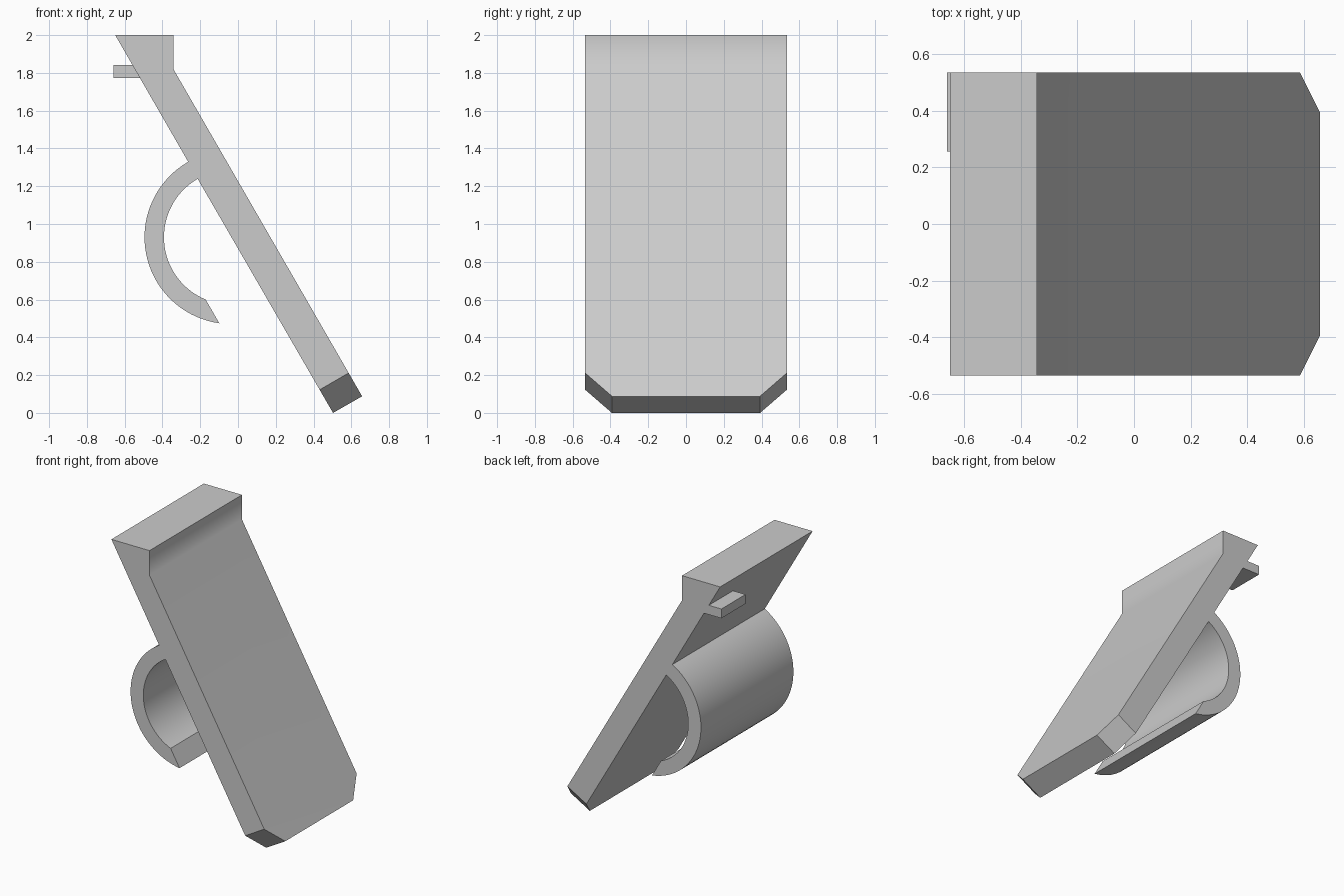
import bpy, bmesh, math
from mathutils import Vector

cube = bpy.data.objects.get("Cube")
if cube:
    bpy.data.objects.remove(cube, do_unlink=True)

HALF = 0.534  # half of the width along y

grey = bpy.data.materials.new("plain grey")
grey.use_nodes = True
colour = (0.6, 0.6, 0.6, 1)
grey.diffuse_color = colour
grey.node_tree.nodes["Principled BSDF"].inputs["Base Color"].default_value = colour


def extrude_profile(profile, y0, y1):
    """Extrude an x-z outline from y0 to y1."""
    bm = bmesh.new()
    face = bm.faces.new([bm.verts.new((x, y0, z)) for x, z in profile])
    ret = bmesh.ops.extrude_face_region(bm, geom=[face], use_keep_orig=True)
    verts = [g for g in ret["geom"] if isinstance(g, bmesh.types.BMVert)]
    bmesh.ops.translate(bm, verts=verts, vec=(0, y1 - y0, 0))
    return bm


def finish(bm, name):
    """Turn the bmesh into a shaded object."""
    bmesh.ops.recalc_face_normals(bm, faces=bm.faces)
    mesh = bpy.data.meshes.new(name)
    bm.to_mesh(mesh)
    bm.free()
    mesh.materials.append(grey)
    ob = bpy.data.objects.new(name, mesh)
    bpy.context.collection.objects.link(ob)
    bpy.ops.object.select_all(action='DESELECT')
    ob.select_set(True)
    bpy.context.view_layer.objects.active = ob
    bpy.ops.object.shade_smooth_by_angle(angle=math.radians(35))
    weighted = ob.modifiers.new("Weighted normals", 'WEIGHTED_NORMAL')
    weighted.keep_sharp = True


def arc(radius, start, end, steps=36):
    """Points of the hook's round outline, angles in degrees."""
    angles = [math.radians(start + (end - start) * i / steps) for i in range(steps + 1)]
    return [(-0.035 + radius * math.cos(a), 0.93 + radius * math.sin(a)) for a in angles]


# Leaning plate with a thick head, and a curved hook on its underside
plate = [(-0.65, 2), (-0.342, 2), (-0.342, 1.82), (0.657, 0.088), (0.503, 0)]
hook = arc(0.357, 120, 247.6) + arc(0.46, 262, 119.8)
body = extrude_profile(plate + hook, -HALF, HALF)

# Cut the two lower corners of the plate at 45 degrees
for side in (-1, 1):
    cut = bmesh.ops.bisect_plane(
        body, geom=body.verts[:] + body.edges[:] + body.faces[:],
        plane_co=(0.587, side * HALF, 0.212),
        plane_no=Vector((0.5, side, -0.866)).normalized(), clear_outer=True)
    edges = [g for g in cut["geom_cut"] if isinstance(g, bmesh.types.BMEdge)]
    bmesh.ops.holes_fill(body, edges=edges, sides=0)
finish(body, "plate_and_hook")

# Small lug under the head, flush with the back edge
lug = [(-0.66, 1.773), (-0.5, 1.773), (-0.5, 1.841), (-0.66, 1.841)]
finish(extrude_profile(lug, 0.255, HALF), "lug")
